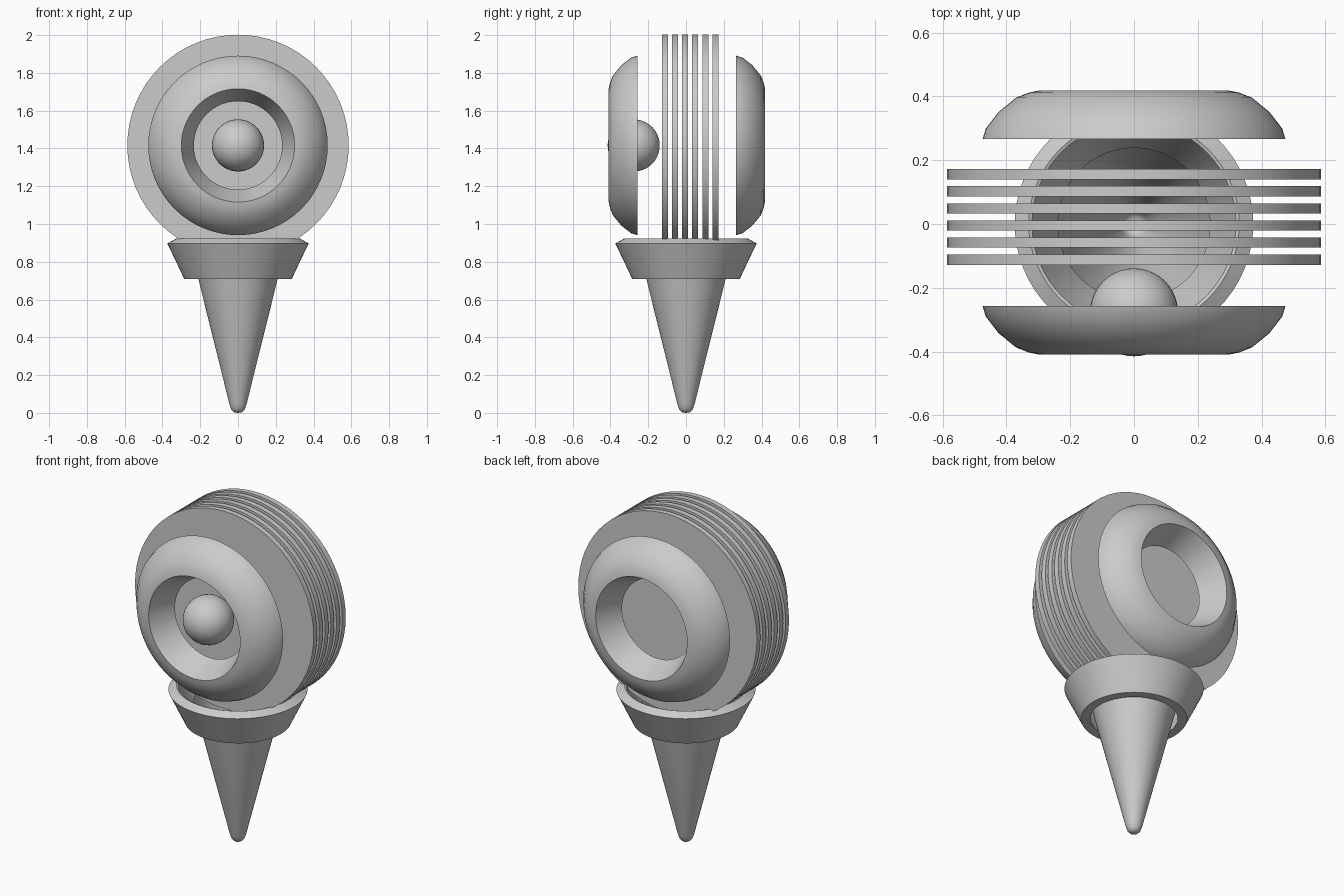
import bpy, bmesh, math
from mathutils import Matrix

if "Cube" in bpy.data.objects:
    bpy.data.objects.remove(bpy.data.objects["Cube"])

grey = bpy.data.materials.new("light grey")
grey.diffuse_color = (0.6, 0.6, 0.6, 1)
grey.use_nodes = True
grey.node_tree.nodes["Principled BSDF"].inputs["Base Color"].default_value = grey.diffuse_color

HUB_Z = 1.416


def lathe(name, profile, matrix=Matrix(), segs=64, closed=False, angle=30):
    """Spin (radius, height) points around local z, then place with matrix."""
    bm = bmesh.new()
    verts = [bm.verts.new((r, 0, h)) for r, h in profile]
    pairs = list(zip(verts, verts[1:]))
    if closed:
        pairs.append((verts[-1], verts[0]))
    edges = [bm.edges.new(p) for p in pairs]
    bmesh.ops.spin(bm, geom=verts + edges, cent=(0, 0, 0), axis=(0, 0, 1),
                   angle=math.tau, steps=segs, use_duplicate=False)
    bmesh.ops.remove_doubles(bm, verts=bm.verts, dist=1e-5)
    bmesh.ops.recalc_face_normals(bm, faces=bm.faces)
    bm.transform(matrix)
    mesh = bpy.data.meshes.new(name)
    bm.to_mesh(mesh)
    bm.free()
    mesh.materials.append(grey)
    obj = bpy.data.objects.new(name, mesh)
    bpy.context.collection.objects.link(obj)
    bpy.ops.object.select_all(action='DESELECT')
    obj.select_set(True)
    bpy.context.view_layer.objects.active = obj
    bpy.ops.object.shade_smooth_by_angle(angle=math.radians(angle))
    return obj


def facing(y, side):
    """Local z points along -y (side=1) or +y (side=-1) at the hub height."""
    return (Matrix.Translation((0, y, HUB_Z))
            @ Matrix.Rotation(side * math.pi / 2, 4, 'X'))


# Stack of thin discs
for i in range(6):
    lathe(f"disc_{i + 1}", [(0, -0.016), (0.586, -0.016), (0.586, 0.016), (0, 0.016)],
          facing(0.156 - 0.0536 * i, 1))

# Rounded rings with a flared hole, front and back
ring = [(0.234, 0), (0.475, 0), (0.465, 0.033), (0.425, 0.085), (0.37, 0.13),
        (0.33, 0.146), (0.30, 0.152)]
lathe("front_ring", ring, facing(-0.257, 1), closed=True, angle=35)
lathe("back_ring", ring, facing(0.266, -1), closed=True, angle=35)

# Ball in the front ring
ball = [(0.138 * math.sin(math.pi * i / 20), -0.138 * math.cos(math.pi * i / 20))
        for i in range(21)]
ball[0], ball[-1] = (0, -0.138), (0, 0.138)
lathe("front_ball", ball, facing(-0.277, 1), segs=40)

# Flared collar, open at top and bottom
lathe("collar", [(0.285, 0.71), (0.374, 0.897), (0.33, 0.922), (0.32, 0.918),
                 (0.235, 0.71)], closed=True)

# Hollow spike with a blunt tip
lathe("spike", [(0, 0), (0.022, 0.003), (0.036, 0.018), (0.045, 0.045), (0.24, 0.83)],
      angle=40)
